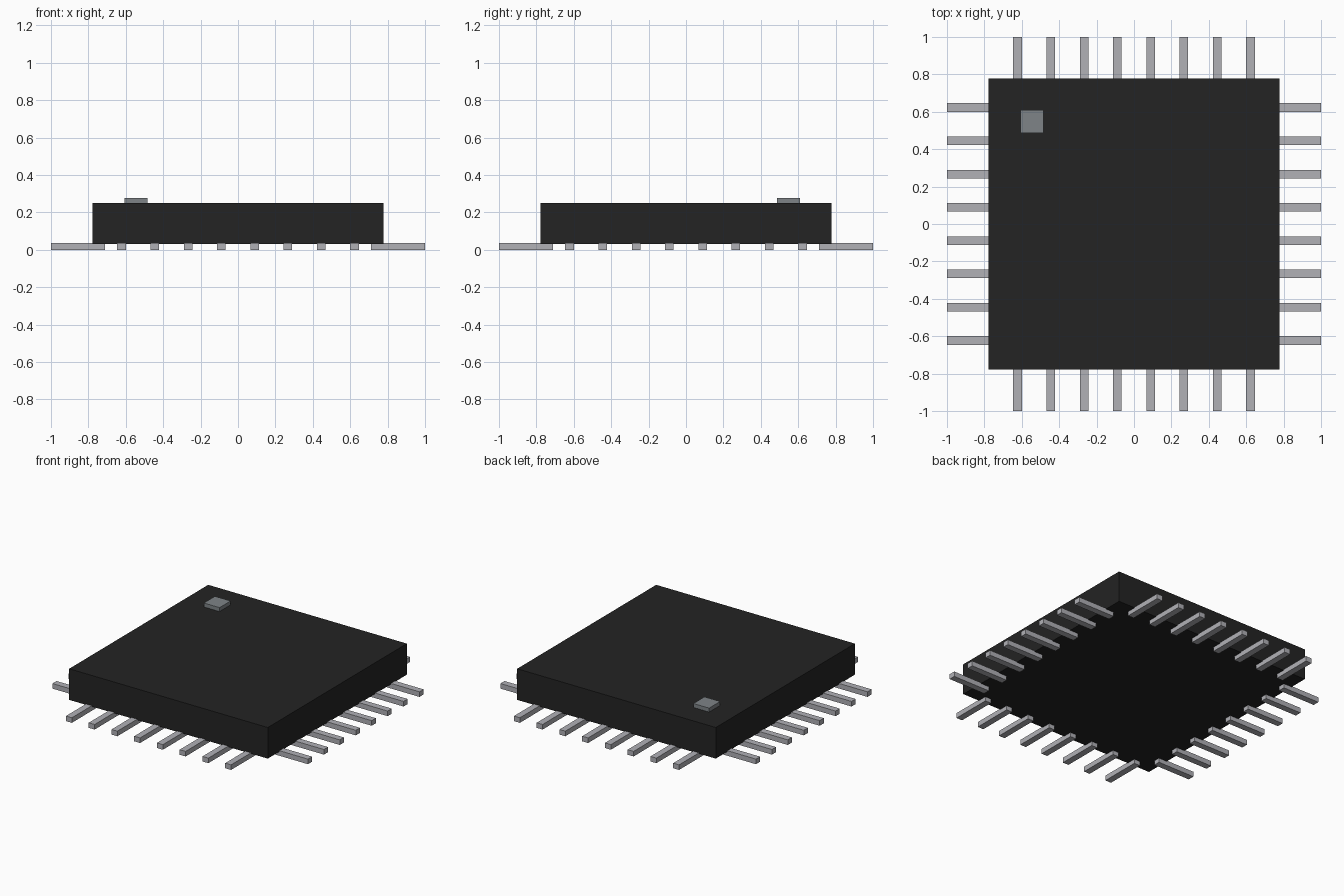
import bpy
import math
from mathutils import Matrix, Vector

default = bpy.data.objects.get("Cube")
if default:
    bpy.data.objects.remove(default, do_unlink=True)

BODY_HALF = 0.777
BODY_BOTTOM, BODY_TOP = 0.03, 0.25
PINS_PER_SIDE = 8
PIN_PITCH = 0.178


def make_material(name, color):
    mat = bpy.data.materials.new(name)
    mat.use_nodes = True
    mat.diffuse_color = color
    bsdf = mat.node_tree.nodes["Principled BSDF"]
    bsdf.inputs["Base Color"].default_value = color
    return mat


def make_box(name, low, high, mat, turn=0.0):
    """Box between two corners, turned about the world z axis."""
    low, high = Vector(low), Vector(high)
    bpy.ops.mesh.primitive_cube_add(size=1)
    obj = bpy.context.object
    obj.name = name
    place = Matrix.Translation((low + high) / 2) @ Matrix.Diagonal((*(high - low), 1))
    obj.data.transform(Matrix.Rotation(turn, 4, "Z") @ place)
    obj.data.materials.append(mat)
    return obj


black = make_material("black plastic", (0.017, 0.017, 0.017, 1))
silver = make_material("silver metal", (0.44, 0.44, 0.47, 1))
grey = make_material("grey marker", (0.21, 0.23, 0.245, 1))

# Square package body
make_box("chip_body", (-BODY_HALF, -BODY_HALF, BODY_BOTTOM),
         (BODY_HALF, BODY_HALF, BODY_TOP), black)

# Orientation marker in the back right corner of the top
make_box("corner_marker", (-0.608, 0.486, BODY_TOP - 0.01),
         (-0.485, 0.61, 0.278), grey)

# Flat pins, one row on each side, tucked under the body edge
for side, side_name in enumerate(("left", "back", "right", "front")):
    for i in range(PINS_PER_SIDE):
        y = (i - (PINS_PER_SIDE - 1) / 2) * PIN_PITCH
        make_box(f"{side_name}_pin_{i + 1}", (0.712, y - 0.023, 0),
                 (1, y + 0.023, 0.036), silver, side * math.pi / 2)
